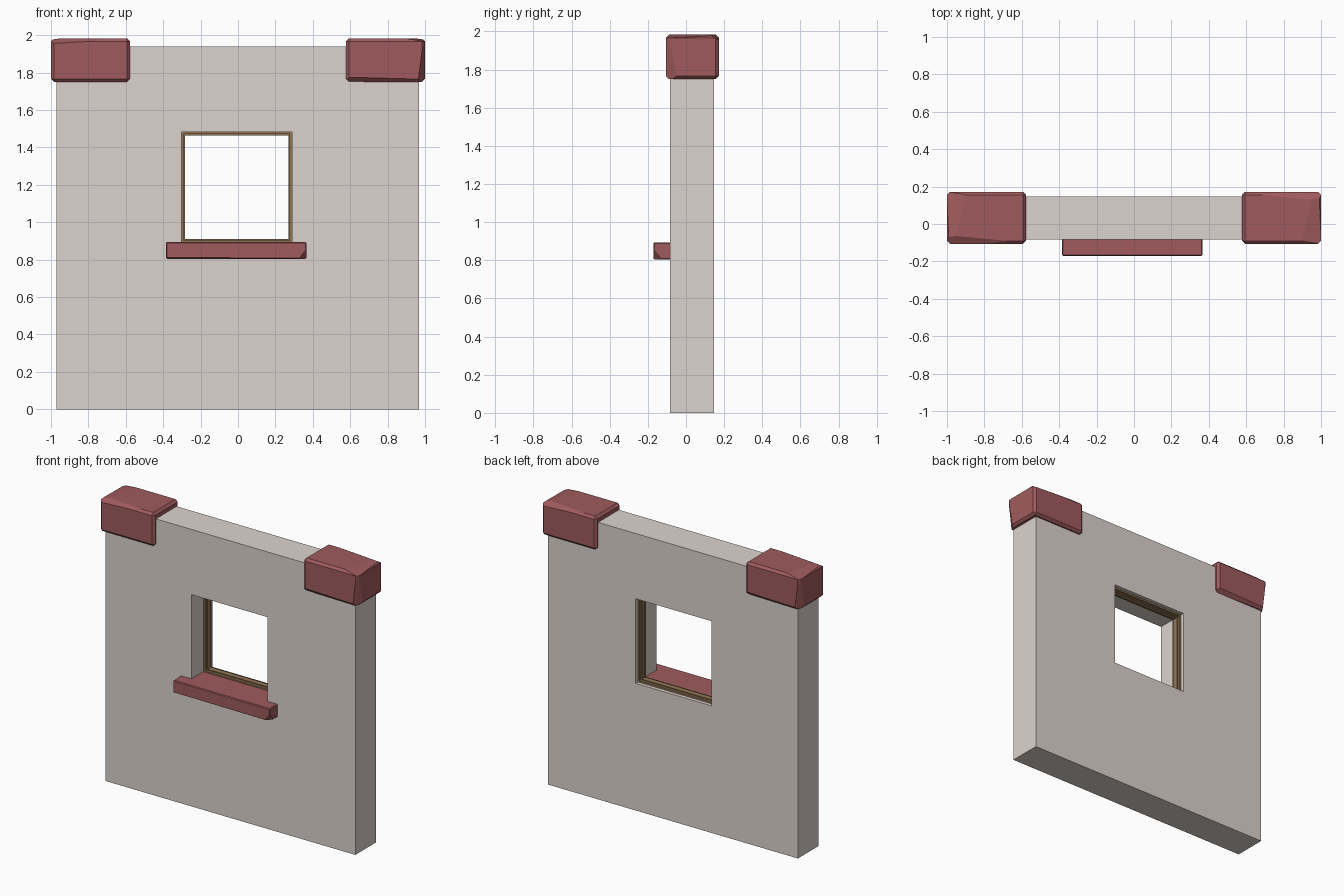
import bpy, bmesh
from mathutils import Vector

if "Cube" in bpy.data.objects:
    bpy.data.objects.remove(bpy.data.objects["Cube"])


def material(name, rgb):
    m = bpy.data.materials.new(name)
    m.diffuse_color = (*rgb, 1)
    m.use_nodes = True
    m.node_tree.nodes["Principled BSDF"].inputs["Base Color"].default_value = m.diffuse_color
    return m


PLASTER = material("plaster", (0.72, 0.65, 0.61))
BRICK = material("red_stone", (0.35, 0.105, 0.11))
WOOD = material("wood", (0.29, 0.18, 0.09))


def finish(name, bm, mat):
    bmesh.ops.recalc_face_normals(bm, faces=bm.faces)
    me = bpy.data.meshes.new(name)
    bm.to_mesh(me)
    bm.free()
    me.materials.append(mat)
    ob = bpy.data.objects.new(name, me)
    bpy.context.collection.objects.link(ob)
    return ob


def ring(name, outer, inner, y0, y1, mat):
    """Rectangular ring in the xz plane; rectangles are (x0, z0, x1, z1)."""
    bm = bmesh.new()

    def loop(r, y):
        a, b, c, d = r
        return [bm.verts.new((x, y, z)) for x, z in ((a, b), (c, b), (c, d), (a, d))]

    loops = [loop(outer, y0), loop(outer, y1), loop(inner, y1), loop(inner, y0)]
    for k in range(4):
        p, q = loops[k], loops[(k + 1) % 4]
        for i in range(4):
            j = (i + 1) % 4
            bm.faces.new((p[i], p[j], q[j], q[i]))
    return finish(name, bm, mat)


def chipped_block(name, lo, hi, bevel, cuts, mat):
    """Bevelled stone block with flat chips; each cut is three points of a plane."""
    lo, hi = Vector(lo), Vector(hi)
    mid, size = (lo + hi) / 2, hi - lo
    bm = bmesh.new()
    bmesh.ops.create_cube(bm, size=1)
    for v in bm.verts:
        v.co = mid + Vector(a * b for a, b in zip(v.co, size))
    bmesh.ops.bevel(bm, geom=bm.edges[:], offset=bevel, segments=1,
                    profile=0.5, affect='EDGES')
    for tri in cuts:
        a, b, c = (Vector(p) for p in tri)
        n = (b - a).cross(c - a).normalized()
        if n.dot(mid - a) > 0:
            n = -n
        bmesh.ops.bisect_plane(bm, geom=bm.verts[:] + bm.edges[:] + bm.faces[:],
                               plane_co=a, plane_no=n, clear_outer=True)
        bmesh.ops.holes_fill(bm, edges=[e for e in bm.edges if e.is_boundary])
    return finish(name, bm, mat)


# Wall with a square window opening
HOLE = (-0.302, 0.89, 0.288, 1.483)
ring("wall", (-0.97, 0, 0.967, 1.94), HOLE, -0.083, 0.147, PLASTER)


# Window frame: thin outer lining and a narrower inner bead
def inset(r, d):
    return (r[0] + d, r[1] + d, r[2] - d, r[3] - d)


ring("window_frame", HOLE, inset(HOLE, 0.012), 0.05, 0.122, WOOD)
ring("window_bead", inset(HOLE, 0.012), inset(HOLE, 0.019), 0.068, 0.105, WOOD)

# Sill, running into the opening up to the frame
chipped_block("window_sill", (-0.385, -0.17, 0.804), (0.365, 0.052, 0.894), 0.005,
              [((0.365, -0.17, 0.855), (0.325, -0.17, 0.804), (0.365, -0.125, 0.804)),
               ((-0.385, -0.17, 0.812), (0.365, -0.163, 0.804), (-0.385, -0.155, 0.804))],
              BRICK)

# Corner stones on top of the wall; the left one is the right one turned round
right = chipped_block("corner_stone_right", (0.578, -0.106, 1.75), (1.0, 0.172, 1.983), 0.016, [
    ((1.0, -0.09, 1.97), (0.965, -0.106, 1.77), (1.0, -0.05, 1.77)),
    ((1.0, 0.16, 1.976), (0.905, -0.06, 1.983), (1.0, -0.09, 1.966)),
    ((1.0, 0.172, 1.955), (0.6, 0.172, 1.978), (0.95, 0.13, 1.983)),
    ((0.6, -0.106, 1.775), (0.98, -0.106, 1.765), (0.6, -0.08, 1.75)),
], BRICK)
left = right.copy()
left.data = right.data.copy()
left.name = "corner_stone_left"
for v in left.data.vertices:
    v.co = (-v.co.x, 0.066 - v.co.y, v.co.z)
bpy.context.collection.objects.link(left)
